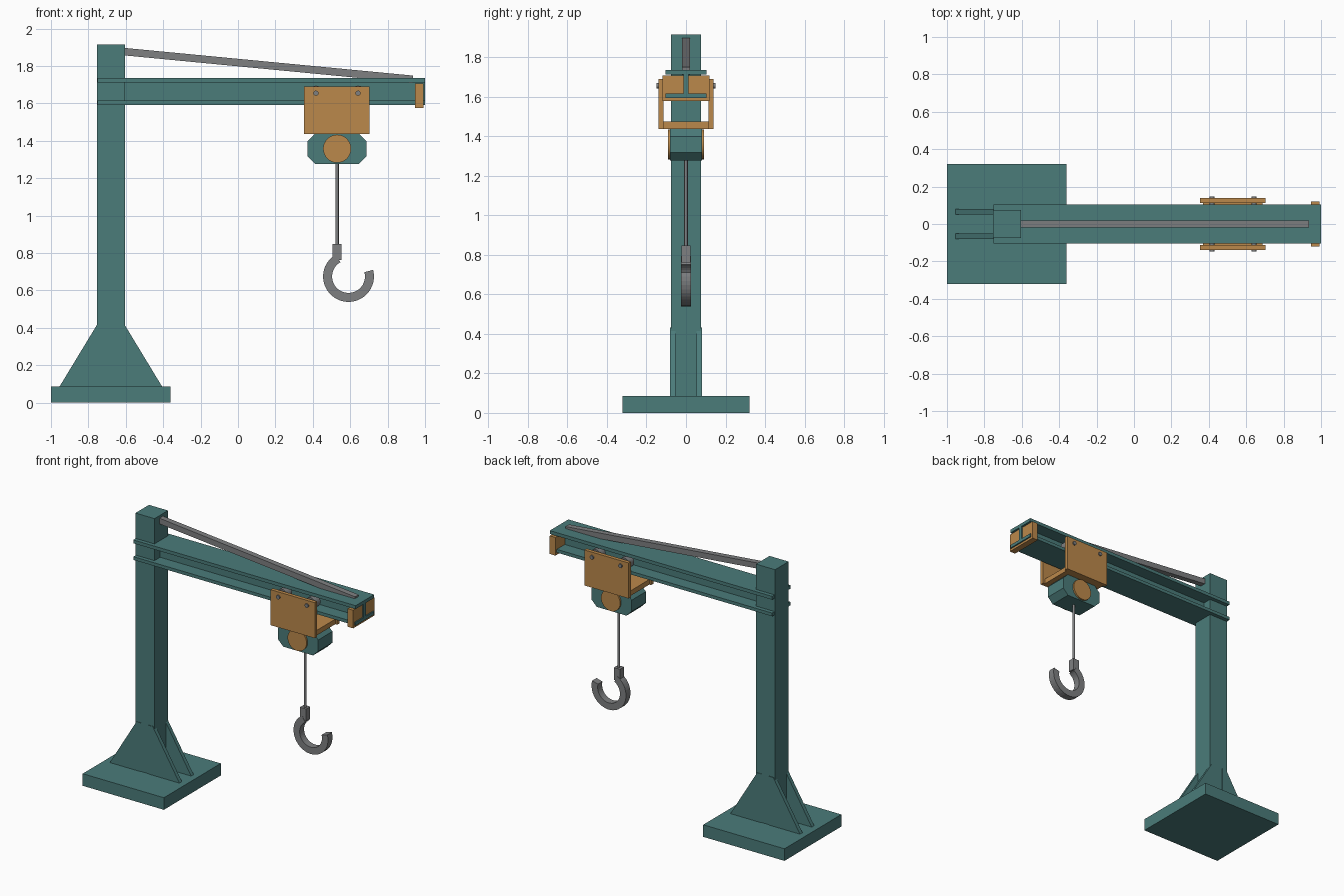
import bpy, bmesh, math
from mathutils import Matrix, Vector

if "Cube" in bpy.data.objects:
    bpy.data.objects.remove(bpy.data.objects["Cube"])


def material(name, rgb):
    m = bpy.data.materials.new(name)
    m.diffuse_color = (*rgb, 1)
    m.use_nodes = True
    m.node_tree.nodes["Principled BSDF"].inputs["Base Color"].default_value = m.diffuse_color
    return m


TEAL = material("teal_paint", (0.07, 0.2, 0.195))
ORANGE = material("orange_paint", (0.50, 0.25, 0.07))
STEEL = material("steel", (0.21, 0.215, 0.22))


def finish(bm, name, mat):
    bmesh.ops.recalc_face_normals(bm, faces=bm.faces)
    me = bpy.data.meshes.new(name)
    bm.to_mesh(me)
    bm.free()
    me.materials.append(mat)
    ob = bpy.data.objects.new(name, me)
    bpy.context.collection.objects.link(ob)
    return ob


def box(name, x, y, z, mat):
    """Box from (min, max) pairs."""
    bm = bmesh.new()
    bmesh.ops.create_cube(bm, size=1)
    for v in bm.verts:
        v.co = [r[0] + (c + 0.5) * (r[1] - r[0]) for c, r in zip(v.co, (x, y, z))]
    return finish(bm, name, mat)


def prism_y(name, pts, y0, y1, mat):
    """Extrude an xz outline from y0 to y1."""
    bm = bmesh.new()
    f = bm.faces.new([bm.verts.new((x, y0, z)) for x, z in pts])
    ext = bmesh.ops.extrude_face_region(bm, geom=[f])["geom"]
    bmesh.ops.translate(bm, vec=(0, y1 - y0, 0),
                        verts=[g for g in ext if isinstance(g, bmesh.types.BMVert)])
    return finish(bm, name, mat)


def cylinder(name, a, b, r, mat, seg=24):
    a, b = Vector(a), Vector(b)
    d = b - a
    bm = bmesh.new()
    rot = d.to_track_quat('Z', 'Y').to_matrix().to_4x4()
    bmesh.ops.create_cone(bm, cap_ends=True, segments=seg, radius1=r, radius2=r,
                          depth=d.length, matrix=Matrix.Translation((a + b) / 2) @ rot)
    ob = finish(bm, name, mat)
    for p in ob.data.polygons:
        p.use_smooth = len(p.vertices) == 4
    ob.data.set_sharp_from_angle(angle=math.radians(35))
    return ob


# base and column
CX = -0.68
box("base_plate", (-1, -0.36), (-0.32, 0.32), (0, 0.086), TEAL)
box("column", (CX - 0.075, CX + 0.075), (-0.076, 0.076), (0.08, 1.915), TEAL)

# triangular gussets, a pair on each side of the column
for sx in (-1, 1):
    for y0 in (-0.08, 0.052):
        tri = [(CX + sx * 0.03, 0.08), (CX + sx * 0.278, 0.08),
               (CX + sx * 0.064, 0.433), (CX + sx * 0.03, 0.433)]
        prism_y("gusset", tri, y0, y0 + 0.028, TEAL)

# I-beam boom
box("boom_top_flange", (-0.752, 1), (-0.104, 0.104), (1.711, 1.735), TEAL)
box("boom_bottom_flange", (-0.752, 1), (-0.104, 0.104), (1.593, 1.616), TEAL)
box("boom_web", (-0.752, 1), (-0.013, 0.013), (1.61, 1.715), TEAL)
box("end_stop", (0.946, 0.991), (-0.119, 0.119), (1.577, 1.706), ORANGE)

# sloping tie bar
prism_y("tie_bar", [(-0.66, 1.862), (0.932, 1.709), (0.936, 1.749), (-0.66, 1.902)],
        -0.02, 0.02, STEEL)

# trolley: side plates, wheels on the bottom flange, axles, cross plate
for s in (-1, 1):
    box("trolley_side_plate", (0.354, 0.703), sorted((s * 0.113, s * 0.139)),
        (1.437, 1.69), ORANGE)
    for x in (0.417, 0.642):
        cylinder("trolley_wheel", (x, s * 0.045, 1.655), (x, s * 0.1, 1.655), 0.04, STEEL)
        cylinder("wheel_axle", (x, s * 0.045, 1.655), (x, s * 0.148, 1.655), 0.014, STEEL, 12)
box("trolley_cross_plate", (0.368, 0.688), (-0.12, 0.12), (1.437, 1.473), ORANGE)

# hoist body with chamfered corners and drum caps
HX, HZ, HW, HH, C = 0.53, 1.358, 0.158, 0.081, 0.041
outline = [(HX - HW, HZ - HH + C), (HX - HW + C, HZ - HH), (HX + HW - C, HZ - HH),
           (HX + HW, HZ - HH + C), (HX + HW, HZ + HH - C), (HX + HW - C, HZ + HH),
           (HX - HW + C, HZ + HH), (HX - HW, HZ + HH - C)]
prism_y("hoist_body", outline, -0.08, 0.08, TEAL)
cylinder("hoist_drum", (HX, -0.092, HZ), (HX, 0.092, HZ), 0.075, ORANGE, 32)

# cable and hook
cylinder("cable", (HX, 0, 0.83), (HX, 0, 1.29), 0.009, STEEL, 12)
box("hook_shank", (0.504, 0.553), (-0.023, 0.023), (0.762, 0.848), STEEL)
N = 28
arc = [math.radians(120 + 255 * i / N) for i in range(N + 1)]
hook = [(0.591 + 0.136 * math.cos(a), 0.675 + 0.136 * math.sin(a)) for a in arc]
hook += [(0.591 + 0.088 * math.cos(a), 0.675 + 0.088 * math.sin(a)) for a in reversed(arc)]
prism_y("hook", hook, -0.025, 0.025, STEEL)
